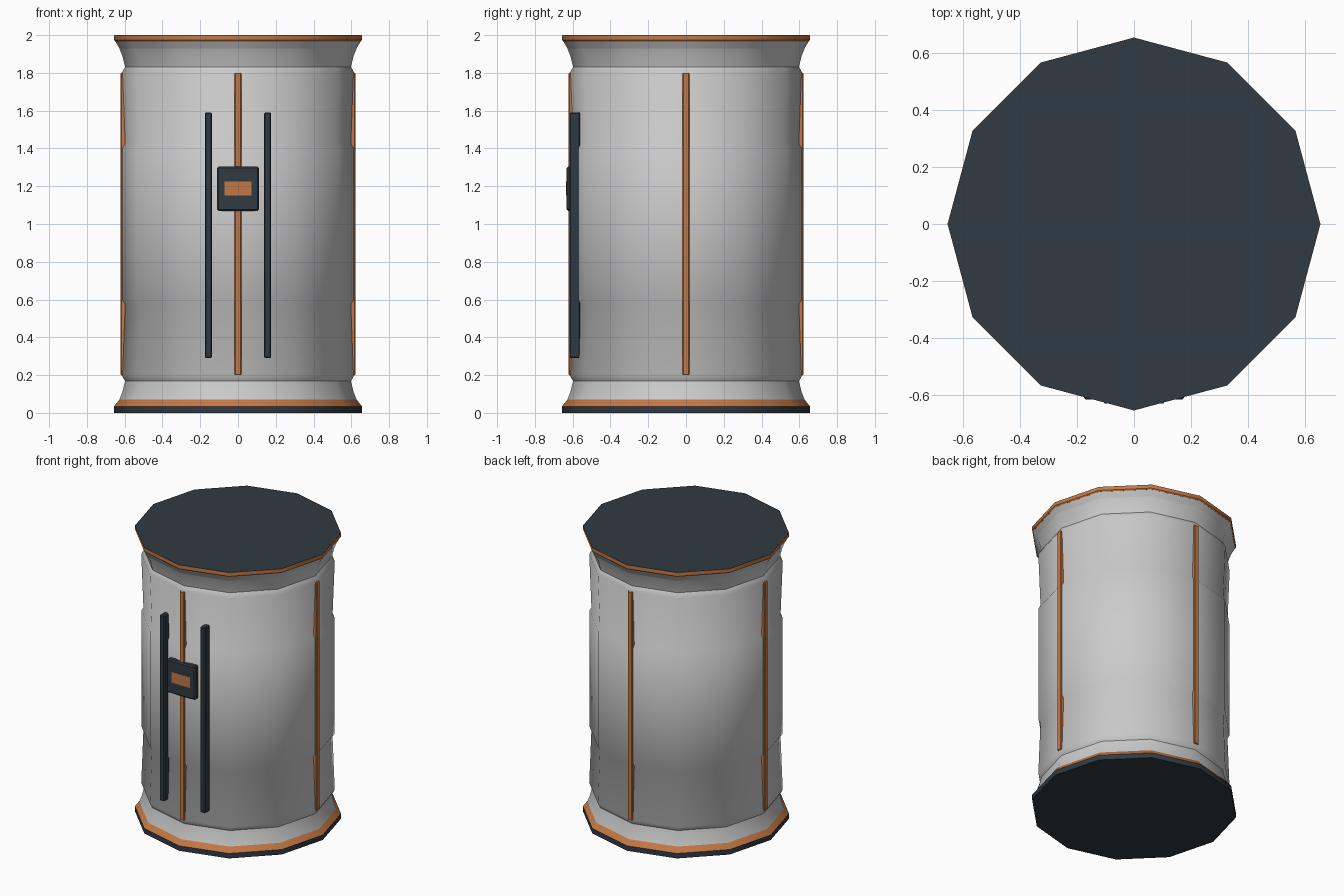
import bpy, bmesh
from math import sin, cos, pi, radians
from mathutils import Matrix, Vector

if "Cube" in bpy.data.objects:
    bpy.data.objects.remove(bpy.data.objects["Cube"])

SIDES = 12


def material(name, rgb):
    m = bpy.data.materials.new(name)
    m.diffuse_color = (*rgb, 1)
    m.use_nodes = True
    m.node_tree.nodes["Principled BSDF"].inputs["Base Color"].default_value = m.diffuse_color
    return m


orange = material("orange_trim", (0.55, 0.19, 0.06))
dark = material("dark_metal", (0.03, 0.043, 0.055))


def finish(bm, name, mat, angle=38):
    bmesh.ops.recalc_face_normals(bm, faces=bm.faces)
    me = bpy.data.meshes.new(name)
    bm.to_mesh(me)
    bm.free()
    ob = bpy.data.objects.new(name, me)
    bpy.context.collection.objects.link(ob)
    me.shade_smooth()
    me.set_sharp_from_angle(angle=radians(angle))
    if mat:
        me.materials.append(mat)
    return ob


def lathe(name, profile, mat=None):
    """Turn an (r, z) profile into a closed twelve-sided solid."""
    bm = bmesh.new()
    rings = [[bm.verts.new((r * cos(2 * pi * i / SIDES), r * sin(2 * pi * i / SIDES), z))
              for i in range(SIDES)] for r, z in profile]
    for a, b in zip(rings, rings[1:]):
        for i in range(SIDES):
            j = (i + 1) % SIDES
            bm.faces.new((a[i], a[j], b[j], b[i]))
    bm.faces.new(rings[0][::-1])
    bm.faces.new(rings[-1])
    return finish(bm, name, mat)


def box(name, lo, hi, mat, bevel=0.004, turn=0):
    """Bevelled box between two corners, turned about the z axis."""
    lo, hi = Vector(lo), Vector(hi)
    bm = bmesh.new()
    bmesh.ops.create_cube(bm, size=1)
    bmesh.ops.scale(bm, vec=hi - lo, verts=bm.verts)
    bmesh.ops.translate(bm, vec=(lo + hi) / 2, verts=bm.verts)
    if bevel:
        bmesh.ops.bevel(bm, geom=bm.edges[:], offset=bevel, segments=1, affect='EDGES')
    bmesh.ops.rotate(bm, cent=(0, 0, 0), matrix=Matrix.Rotation(turn, 3, 'Z'), verts=bm.verts)
    return finish(bm, name, mat, 30)


# Barrel body: profile of the lower half, mirrored about z = 1
half = [(0.628, 0.07), (0.612, 0.11), (0.598, 0.168), (0.616, 0.2),
        (0.602, 0.575), (0.615, 0.595)]
lathe("body", half + [(r, 2 - z) for r, z in reversed(half)])

# Base, trims and lid
lathe("base_plate", [(0.656, 0), (0.656, 0.035)], dark)
lathe("lower_trim", [(0.656, 0.035), (0.628, 0.07)], orange)
lathe("upper_collar", [(0.628, 1.93), (0.65, 1.968)])
lathe("upper_trim", [(0.65, 1.967), (0.656, 1.974), (0.656, 1.9985)], orange)
lathe("lid", [(0.655, 1.998), (0.655, 2.0)], dark)

# Four vertical strips, one per quarter
for k in range(4):
    box(f"strip_{k + 1}", (-0.018, -0.621, 0.2), (0.018, -0.575, 1.8), orange, 0.004, k * pi / 2)

# Front rails
for side, x in (("left", -0.157), ("right", 0.157)):
    box(f"{side}_rail", (x - 0.019, -0.617, 0.29), (x + 0.019, -0.56, 1.59), dark, 0.006)

# Front control box and its plate
box("control_box", (-0.11, -0.632, 1.07), (0.11, -0.59, 1.305), dark, 0.008)
box("control_plate", (-0.072, -0.635, 1.15), (0.072, -0.62, 1.225), orange, 0)
